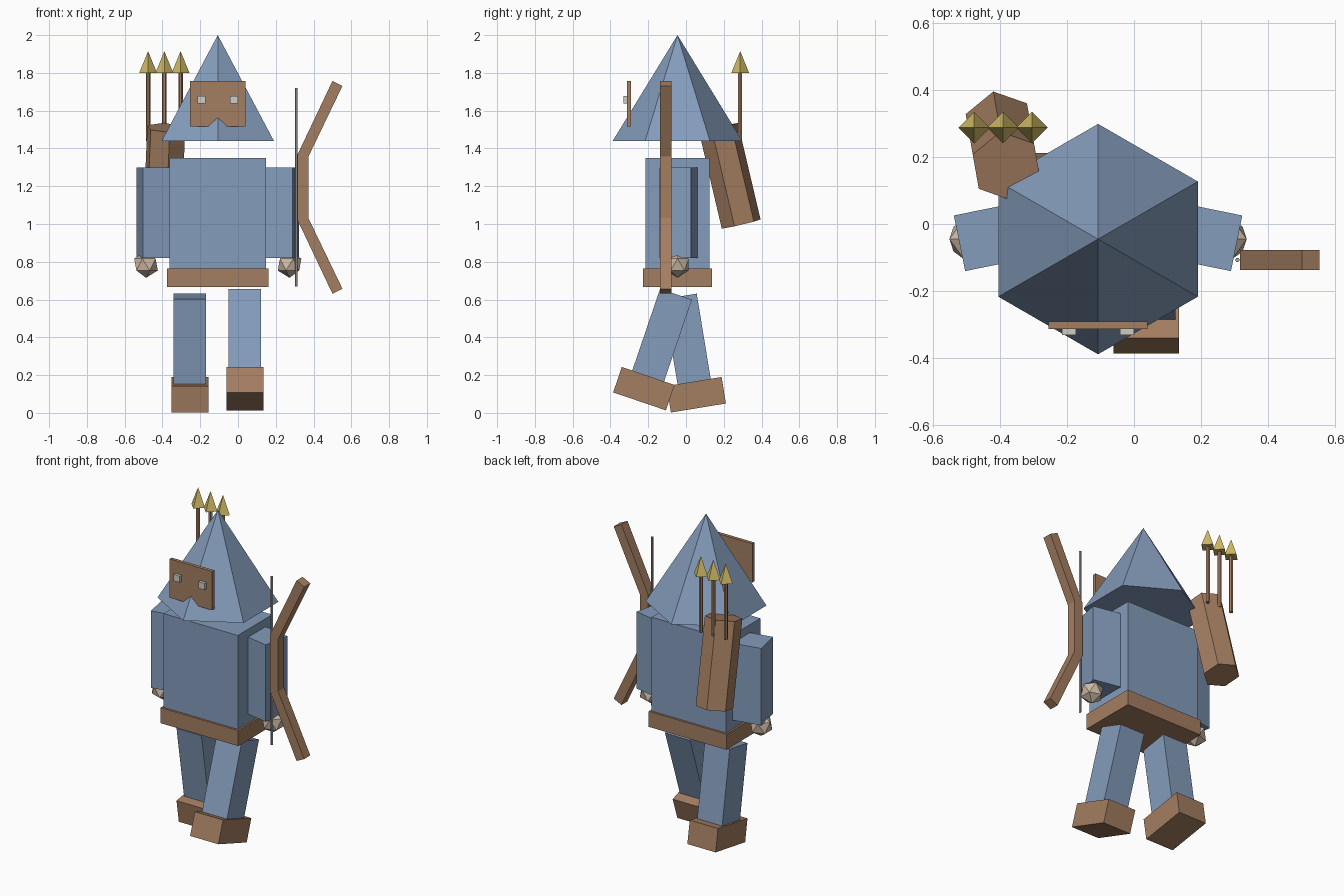
import bpy, bmesh, math
from mathutils import Vector, Matrix

if "Cube" in bpy.data.objects:
    bpy.data.objects.remove(bpy.data.objects["Cube"])

MID = -0.107  # body centre line, shifted by the bow


def material(name, rgb):
    lin = [((c / 255 + 0.055) / 1.055) ** 2.4 for c in rgb]
    m = bpy.data.materials.new(name)
    m.use_nodes = True
    m.diffuse_color = (*lin, 1)
    m.node_tree.nodes["Principled BSDF"].inputs["Base Color"].default_value = (*lin, 1)
    return m


BLUE = material("cloth blue", (132, 156, 187))
BROWN = material("leather brown", (164, 126, 97))
GOLD = material("arrow gold", (208, 186, 100))
SKIN = material("skin", (205, 186, 166))
PALE = material("pale eye", (205, 205, 198))
GREY = material("string grey", (165, 165, 165))


def finish(name, bm, mat):
    bmesh.ops.recalc_face_normals(bm, faces=bm.faces)
    mesh = bpy.data.meshes.new(name)
    bm.to_mesh(mesh)
    bm.free()
    mesh.materials.append(mat)
    obj = bpy.data.objects.new(name, mesh)
    bpy.context.collection.objects.link(obj)
    return obj


def box(name, centre, size, mat, axis="Z", degrees=0):
    bm = bmesh.new()
    turn = Matrix.Rotation(math.radians(degrees), 4, axis)
    place = Matrix.Translation(centre) @ turn @ Matrix.Diagonal((*size, 1))
    bmesh.ops.create_cube(bm, size=1, matrix=place)
    return finish(name, bm, mat)


def tapered(name, sides, radius, end_radius, start, end, mat, first=0):
    """Prism, or pyramid when end_radius is zero, running from start to end."""
    bm = bmesh.new()
    start, end = Vector(start), Vector(end)
    turn = Vector((0, 0, 1)).rotation_difference(end - start)

    def ring(centre, r):
        angles = [math.radians(first) + math.tau * i / sides for i in range(sides)]
        return [bm.verts.new(centre + turn @ Vector((r * math.cos(a), r * math.sin(a), 0)))
                for a in angles]

    low = ring(start, radius)
    bm.faces.new(low)
    high = ring(end, end_radius) if end_radius else [bm.verts.new(end)] * sides
    if end_radius:
        bm.faces.new(high)
    for i in range(sides):
        j = (i + 1) % sides
        corners = [low[i], low[j], high[j], high[i]]
        bm.faces.new(corners if end_radius else corners[:3])
    return finish(name, bm, mat)


def plate(name, outline, y0, y1, mat):
    """Extrude an x-z outline from y0 to y1."""
    bm = bmesh.new()
    face = bm.faces.new([bm.verts.new((x, y0, z)) for x, z in outline])
    out = bmesh.ops.extrude_face_region(bm, geom=[face])
    moved = [v for v in out["geom"] if isinstance(v, bmesh.types.BMVert)]
    bmesh.ops.translate(bm, verts=moved, vec=(0, y1 - y0, 0))
    return finish(name, bm, mat)


# Body and hood
box("torso", (MID, -0.045, 1.055), (0.512, 0.34, 0.59), BLUE)
box("belt", (MID, -0.045, 0.716), (0.536, 0.365, 0.097), BROWN)
tapered("hood", 6, 0.343, 0, (MID, -0.045, 1.44), (MID, -0.045, 2.0), BLUE, first=30)

# Arms and hands
for name, side in (("left", 1), ("right", -1)):
    box(name + "_arm", (MID + side * 0.322, -0.039, 1.06), (0.185, 0.169, 0.48),
        BLUE, "Z", -11.5 * side)
    bm = bmesh.new()
    bmesh.ops.create_icosphere(bm, subdivisions=1, radius=0.07)
    bmesh.ops.transform(bm, verts=bm.verts, matrix=Matrix.Translation(
        (MID + side * 0.38, -0.045, 0.785)) @ Matrix.Diagonal((side, 1, 1, 1)))
    finish(name + "_hand", bm, SKIN)

# Striding legs, each foot centred on the axis of its leg
for name, x, hip, swing in (("left", 0.037, (-0.053, 0.628), -18.8),
                            ("right", -0.255, (-0.031, 0.617), 9.3)):
    a = math.radians(swing)
    top = Vector((x, *hip))
    down = Vector((0, math.sin(a), -math.cos(a)))
    box(name + "_leg", top + down * 0.235, (0.172, 0.178, 0.47), BLUE, "X", swing)
    box(name + "_foot", top + down * 0.528, (0.195, 0.295, 0.142), BROWN, "X", swing)

# Face mask with a notch in its lower edge
half = [(0.147, 1.757), (0.147, 1.515), (0.048, 1.515)]
outline = ([(MID + x, z) for x, z in half] + [(MID, 1.557)]
           + [(MID - x, z) for x, z in reversed(half)])
plate("mask", outline, -0.312, -0.291, BROWN)
for name, side in (("left", 1), ("right", -1)):
    box(name + "_eye", (MID + side * 0.086, -0.32, 1.658), (0.042, 0.02, 0.04), PALE)

# Bow and string
BOW_Z = 1.194
inner = [(0.5, 0.563), (0.316, 0.175)]
outer = [(0.373, 0.163), (0.553, 0.537)]
outline = ([(x, BOW_Z + z) for x, z in inner] + [(x, BOW_Z - z) for x, z in reversed(inner)]
           + [(x, BOW_Z - z) for x, z in reversed(outer)] + [(x, BOW_Z + z) for x, z in outer])
plate("bow", outline, -0.137, -0.077, BROWN)
tapered("bowstring", 6, 0.007, 0.007, (0.308, -0.107, 0.67), (0.308, -0.107, 1.72), GREY)

# Quiver and arrows
tapered("quiver", 6, 0.107, 0.107, (-0.401, 0.292, 1.0), (-0.38, 0.172, 1.51),
        BROWN, first=40)
for i in range(3):
    x = -0.476 + i * 0.086
    tapered(f"arrow_shaft_{i + 1}", 6, 0.012, 0.012, (x, 0.287, 1.44), (x, 0.287, 1.81), BROWN)
    tapered(f"arrow_head_{i + 1}", 4, 0.047, 0, (x, 0.287, 1.8), (x, 0.287, 1.915), GOLD)
